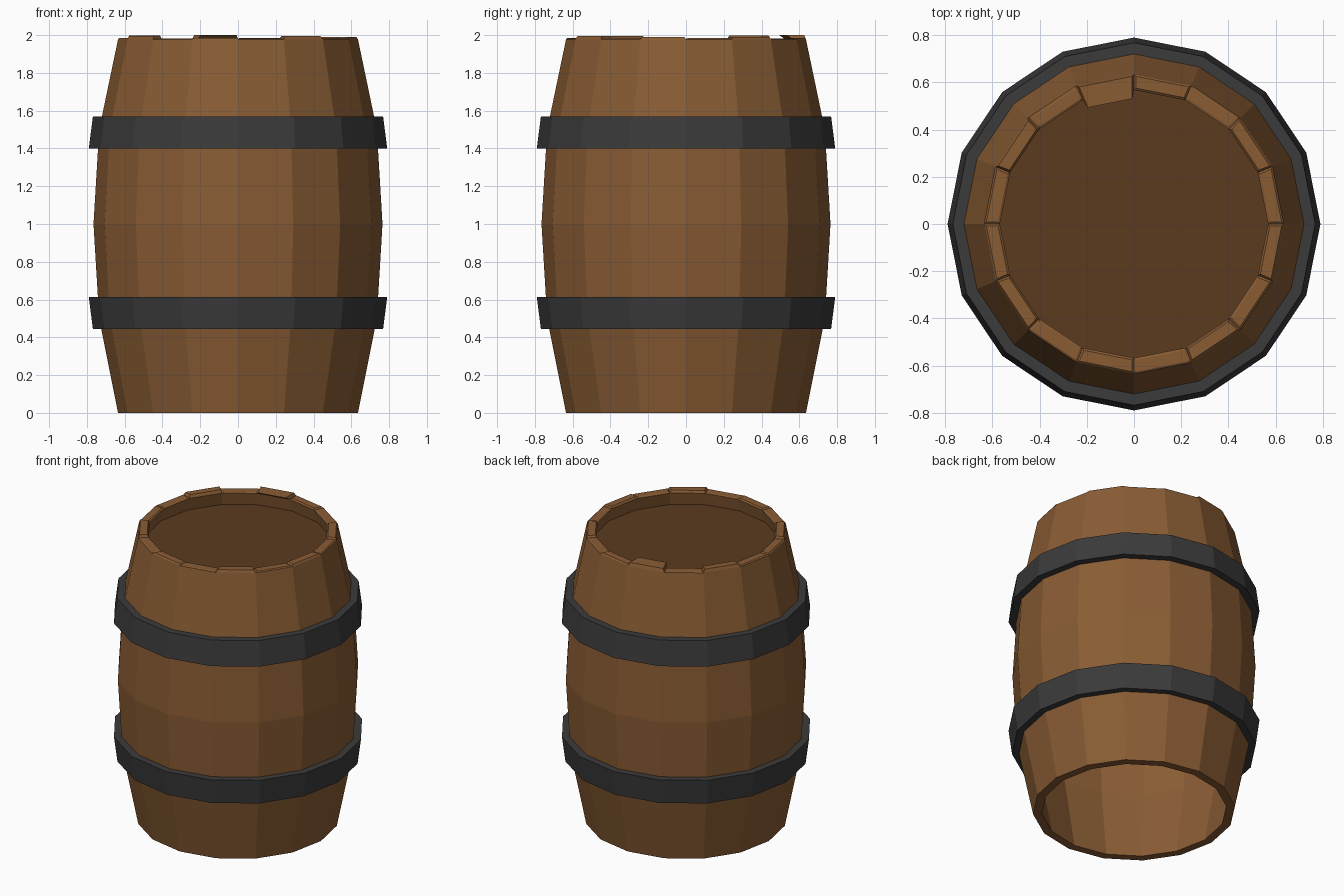
import bpy, bmesh, math
from mathutils import Vector

if "Cube" in bpy.data.objects:
    bpy.data.objects.remove(bpy.data.objects["Cube"])

SIDES = 16


def material(name, rgb):
    m = bpy.data.materials.new(name)
    m.diffuse_color = (*rgb, 1)
    m.use_nodes = True
    m.node_tree.nodes["Principled BSDF"].inputs["Base Color"].default_value = m.diffuse_color
    return m


wood = material("wood", (0.25, 0.107, 0.034))
dark_wood = material("dark_wood", (0.105, 0.043, 0.013))
iron = material("iron", (0.043, 0.043, 0.043))


def lathe(bm, profile):
    """Revolve a closed (radius, z) profile; returns faces[side][segment]."""
    rings = []
    for i in range(SIDES):
        a = 2 * math.pi * i / SIDES
        rings.append([bm.verts.new((r * math.cos(a), r * math.sin(a), z)) for r, z in profile])
    n = len(profile)
    faces = []
    for i in range(SIDES):
        p, q = rings[i], rings[(i + 1) % SIDES]
        faces.append([bm.faces.new((p[k], q[k], q[(k + 1) % n], p[(k + 1) % n])) for k in range(n)])
    bmesh.ops.recalc_face_normals(bm, faces=bm.faces)
    return faces


def finish(bm, name, mat):
    mesh = bpy.data.meshes.new(name)
    bm.to_mesh(mesh)
    bm.free()
    mesh.materials.append(mat)
    obj = bpy.data.objects.new(name, mesh)
    bpy.context.collection.objects.link(obj)
    return obj


# Staves: bulged hollow wall, open at the bottom
outer = [(0.635, 0), (0.735, 0.5), (0.765, 1.0), (0.735, 1.5), (0.635, 1.978)]
inner = [(0.568, 1.978), (0.675, 1.5), (0.705, 1.0), (0.675, 0.5), (0.58, 0)]
bm = bmesh.new()
faces = lathe(bm, outer + inner)

# Uneven chamfered stave ends on the top rim
rises = [0.006, 0.012, 0.004, 0.008, 0.022, 0.005, 0.02, 0.006,
         0.008, 0.018, 0.005, 0.008, 0.004, 0.016, 0.006, 0.012]
for side, rise in enumerate(rises):
    top = faces[side][len(outer) - 1]
    bmesh.ops.inset_individual(bm, faces=[top], thickness=0.012, depth=rise)
    if side == 4:  # one stave end leans inward
        for v in top.verts:
            if v.co.xy.length < 0.6:
                v.co -= Vector((v.co.x, v.co.y, 0)).normalized() * 0.045
finish(bm, "staves", wood)

# Lid recessed below the rim
bm = bmesh.new()
bmesh.ops.create_circle(bm, cap_ends=True, segments=SIDES, radius=0.6)
for v in bm.verts:
    v.co.z = 1.89
finish(bm, "lid", dark_wood)

# Iron hoops, mirrored about the middle and tapered toward the ends
for name, flip in (("lower_hoop", False), ("upper_hoop", True)):
    section = [(0.768, 0.443), (0.79, 0.613), (0.705, 0.613), (0.683, 0.443)]
    if flip:
        section = [(r, 2.013 - z) for r, z in section]
    bm = bmesh.new()
    lathe(bm, section)
    finish(bm, name, iron)
